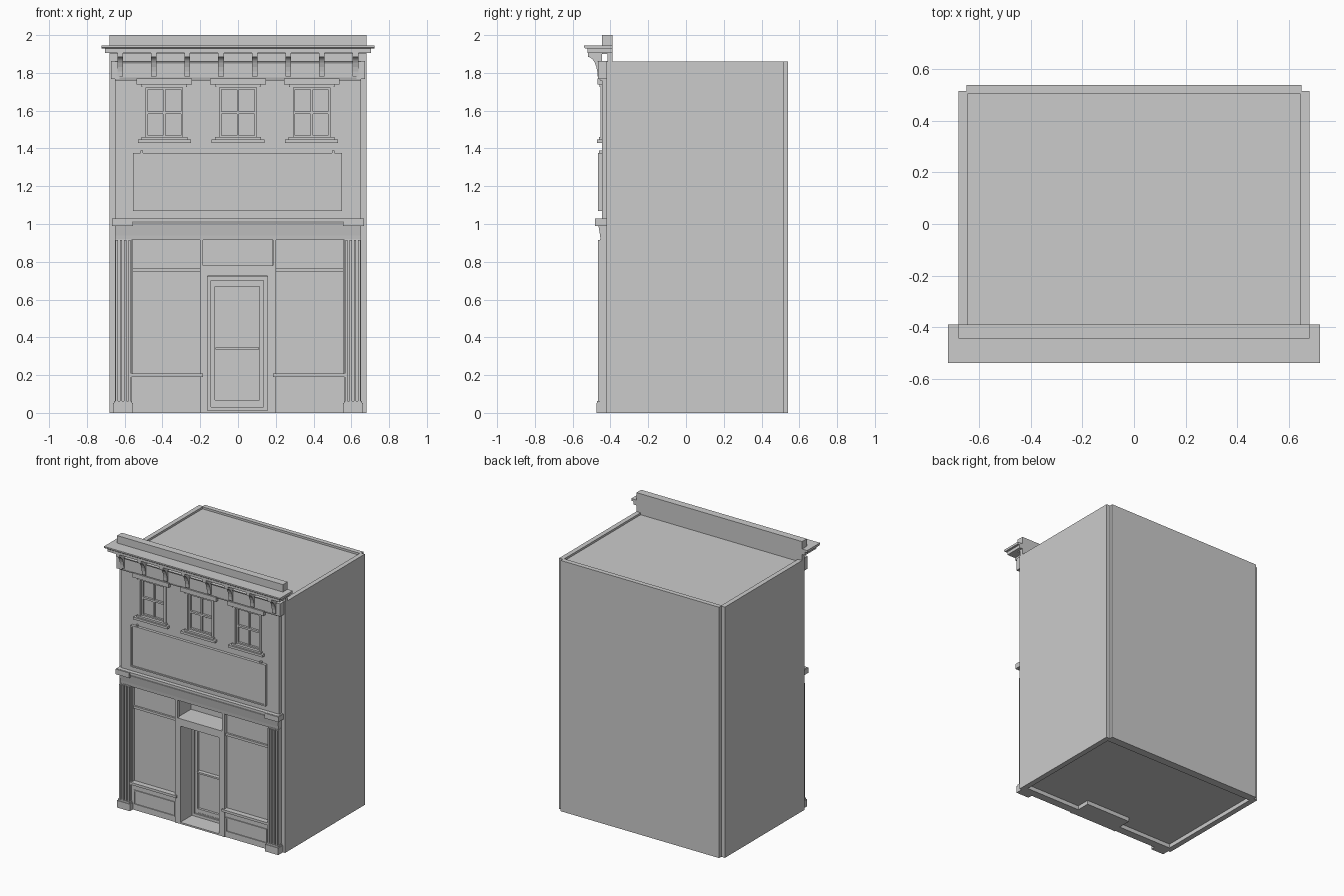
import bpy, bmesh
from math import sin, cos, pi

cube = bpy.data.objects.get("Cube")
if cube:
    bpy.data.objects.remove(cube, do_unlink=True)

grey = bpy.data.materials.new("plain_grey")
grey.use_nodes = True
grey.diffuse_color = (0.6, 0.6, 0.6, 1)
for node in grey.node_tree.nodes:
    if node.type == 'BSDF_PRINCIPLED':
        node.inputs["Base Color"].default_value = (0.6, 0.6, 0.6, 1)


def finish(name, bm):
    bmesh.ops.recalc_face_normals(bm, faces=bm.faces)
    mesh = bpy.data.meshes.new(name)
    bm.to_mesh(mesh)
    bm.free()
    mesh.materials.append(grey)
    ob = bpy.data.objects.new(name, mesh)
    bpy.context.scene.collection.objects.link(ob)
    return ob


def prism(name, points, x0, x1):
    """Extrude a (y, z) profile along x."""
    bm = bmesh.new()
    face = bm.faces.new([bm.verts.new((x0, y, z)) for y, z in points])
    new = bmesh.ops.extrude_face_region(bm, geom=[face])["geom"]
    bmesh.ops.translate(bm, vec=(x1 - x0, 0, 0),
                        verts=[v for v in new if isinstance(v, bmesh.types.BMVert)])
    return finish(name, bm)


def box(name, x0, x1, y0, y1, z0, z1):
    return prism(name, [(y0, z0), (y1, z0), (y1, z1), (y0, z1)], x0, x1)


def frame(name, x0, x1, z0, z1, t, y0, y1):
    """Rectangular border of thickness t."""
    box(name + "_left", x0, x0 + t, y0, y1, z0, z1)
    box(name + "_right", x1 - t, x1, y0, y1, z0, z1)
    box(name + "_bottom", x0 + t, x1 - t, y0, y1, z0, z0 + t)
    box(name + "_top", x0 + t, x1 - t, y0, y1, z1 - t, z1)


def cut(ob, cutter):
    mod = ob.modifiers.new("cut", 'BOOLEAN')
    mod.operation = 'DIFFERENCE'
    mod.solver = 'EXACT'
    mod.object = cutter
    bpy.context.view_layer.objects.active = ob
    bpy.ops.object.modifier_apply(modifier=mod.name)
    bpy.data.objects.remove(cutter, do_unlink=True)


WALL = -0.445   # front wall plane
CORE = -0.42    # glass plane
DOOR = -0.28    # recessed door plane

# Main block: shallow roof tray, hollow underside and door alcove
core = box("main_block", -0.68, 0.68, CORE, 0.515, 0, 1.86)
cut(core, box("roof_cutter", -0.645, 0.645, -0.39, 0.505, 1.845, 1.9))
cut(core, box("base_cutter", -0.64, 0.64, -0.38, 0.48, -0.1, 0.03))
cut(core, box("alcove_cutter", -0.19, 0.18, -0.5, DOOR, -0.1, 0.92))
box("back_wall", -0.65, 0.65, 0.515, 0.54, 0, 1.86)

# Upper front wall with three window openings
wall = box("upper_wall", -0.65, 0.65, WALL, CORE, 0.92, 1.86)
WINDOWS = (-0.39, 0, 0.39)
for c in WINDOWS:
    cut(wall, box("window_cutter", c - 0.11, c + 0.11, -0.5, -0.41, 1.44, 1.74))

for c in WINDOWS:
    frame("window_frame", c - 0.115, c + 0.115, 1.44, 1.74, 0.018, -0.452, CORE)
    frame("window_sash", c - 0.097, c + 0.097, 1.458, 1.722, 0.01, -0.435, CORE)
    box("window_mullion", c - 0.006, c + 0.006, -0.432, CORE, 1.465, 1.715)
    box("window_rail", c - 0.09, c + 0.09, -0.436, CORE, 1.582, 1.596)
    box("window_sill", c - 0.14, c + 0.14, -0.472, WALL, 1.43, 1.447)
    box("sill_step", c - 0.122, c + 0.122, -0.46, WALL, 1.447, 1.46)
    box("window_hood", c - 0.147, c + 0.147, -0.468, WALL, 1.738, 1.77)
    box("hood_step", c - 0.12, c + 0.12, -0.457, WALL, 1.725, 1.738)

# Frieze and top cornice
prism("frieze", [(WALL, 1.76), (-0.455, 1.76), (-0.46, 1.775),
                 (-0.46, 1.85), (-0.468, 1.862), (WALL, 1.862)], -0.65, 0.65)
for s in (-1, 1):
    a, b = sorted((s * 0.628, s * 0.672))
    box("frieze_end", a, b, -0.465, -0.415, 1.768, 1.862)
box("cornice_bed", -0.705, 0.705, -0.522, -0.39, 1.905, 1.93)
prism("cornice_top", [(-0.39, 1.928), (-0.53, 1.928), (-0.54, 1.935),
                      (-0.54, 1.945), (-0.39, 1.945)], -0.722, 0.722)
box("parapet", -0.68, 0.68, WALL, -0.39, 1.9, 2)
box("parapet_foot", -0.68, 0.68, -0.415, -0.39, 1.845, 1.91)

# Scrolled brackets under the cornice
curve = [(-0.52 + 0.052 * sin(t * pi / 12), 1.78 + 0.105 * cos(t * pi / 12))
         for t in range(7)]
bracket = [(WALL, 1.905), (-0.52, 1.905)] + curve + [(-0.458, 1.73), (WALL, 1.73)]
for i in range(8):
    x = -0.624 + i * 0.178
    prism("cornice_bracket", bracket[:-2] + [(WALL, 1.78)], x - 0.015, x + 0.015)

# Blank sign board with a raised rim and hooks
box("sign_board", -0.55, 0.545, -0.459, WALL, 1.075, 1.37)
frame("sign_rim", -0.556, 0.551, 1.069, 1.376, 0.01, -0.466, WALL)
for x in (-0.51, 0.505):
    box("sign_hook", x - 0.007, x + 0.007, -0.46, WALL, 1.37, 1.388)

# Shopfront cornice and sloping fascia
prism("shop_fascia", [(CORE, 0.915), (-0.452, 0.915), (-0.455, 0.94),
                      (-0.465, 1.0), (CORE, 1.0)], -0.65, 0.65)
prism("shop_cornice", [(CORE, 0.998), (-0.468, 0.998), (-0.475, 1.015),
                       (-0.475, 1.03), (CORE, 1.03)], -0.662, 0.662)

for s in (-1, 1):
    def side(name, a, b, *rest):
        lo, hi = sorted((s * a, s * b))
        return box(name, lo, hi, *rest)
    # Fluted pilaster
    side("cornice_end_block", 0.555, 0.668, -0.482, -0.415, 0.99, 1.028)
    side("pilaster", 0.565, 0.652, -0.455, CORE, 0.05, 0.92)
    for i in range(4):
        x = 0.568 + i * 0.0225
        side("pilaster_rib", x, x + 0.013, -0.467, -0.454, 0.06, 0.915)
    side("pilaster_base", 0.555, 0.662, -0.475, -0.415, 0, 0.052)
    side("pilaster_base_cap", 0.56, 0.657, -0.47, -0.415, 0.052, 0.064)
    # Shop window
    side("window_side_post", 0.555, 0.57, -0.442, CORE, 0.2, 0.92)
    side("window_door_post", 0.184, 0.202, -0.448, CORE, 0, 0.92)
    side("transom_bar", 0.2, 0.56, -0.434, CORE, 0.748, 0.766)
    side("shop_sill", 0.186, 0.57, -0.46, CORE, 0.19, 0.208)
    # Bulkhead with raised panel border
    side("bulkhead", 0.186, 0.57, -0.44, CORE, 0, 0.195)
    lo, hi = sorted((s * 0.21, s * 0.545))
    frame("bulkhead_panel", lo, hi, 0.04, 0.15, 0.008, -0.447, -0.439)

# Door surround boxed out to the front of the alcove
box("surround_left", -0.19, -0.162, WALL, DOOR, 0, 0.78)
box("surround_right", 0.155, 0.184, WALL, DOOR, 0, 0.78)
box("surround_top", -0.165, 0.16, WALL, DOOR, 0.725, 0.78)
box("alcove_floor", -0.19, 0.184, WALL, DOOR, 0, 0.012)

# Door with glazed panel
frame("door_casing", -0.162, 0.155, 0.012, 0.722, 0.02, -0.31, DOOR)
frame("door_stiles", -0.142, 0.135, 0.02, 0.7, 0.02, -0.3, DOOR)
box("door_kick_plate", -0.125, 0.118, -0.298, DOOR, 0.02, 0.068)
box("door_head_rail", -0.125, 0.118, -0.296, DOOR, 0.67, 0.69)
box("door_push_bar", -0.118, 0.112, -0.31, DOOR, 0.335, 0.347)
